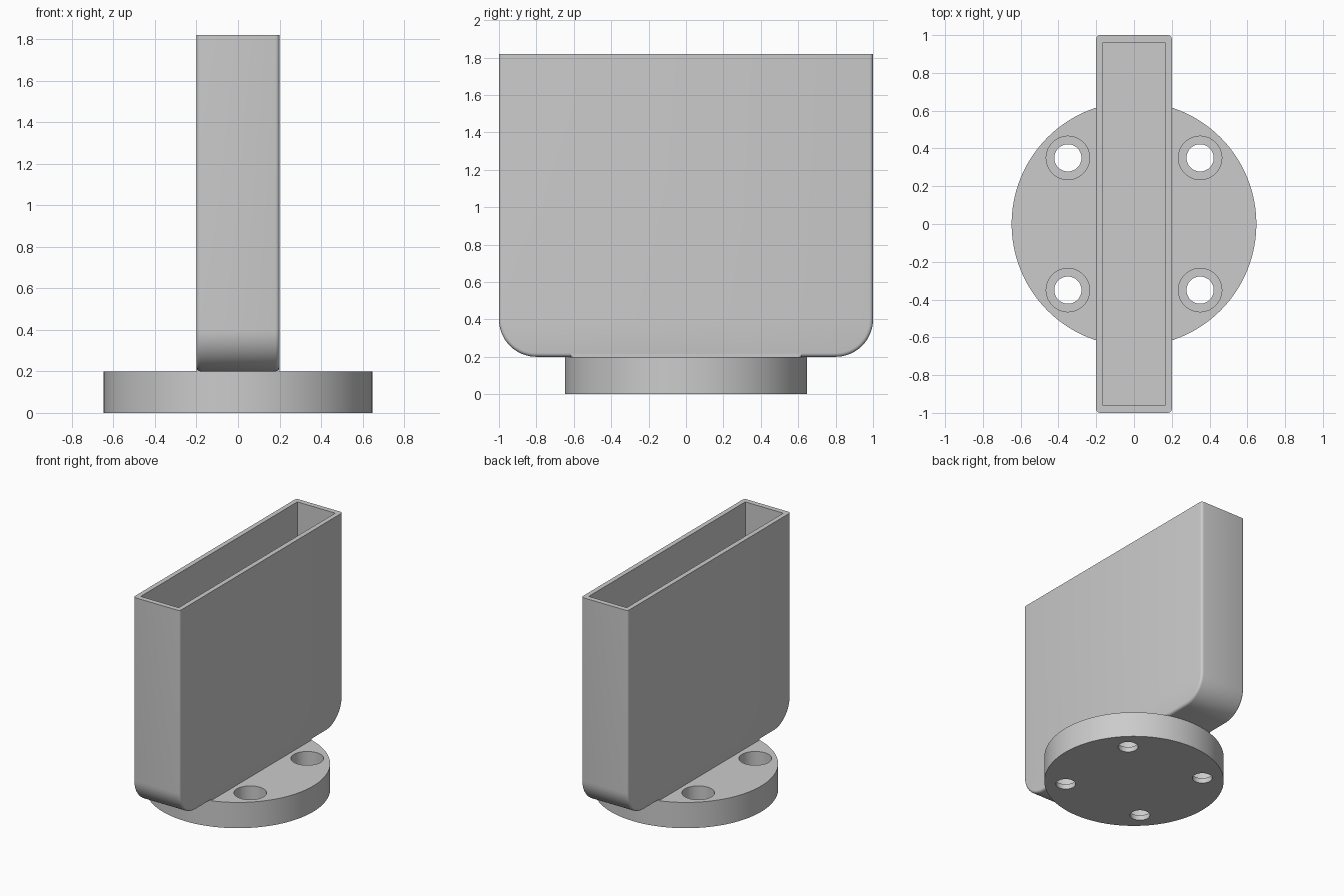
import bpy
import bmesh

default = bpy.data.objects.get("Cube")
if default:
    bpy.data.objects.remove(default, do_unlink=True)

grey = bpy.data.materials.new("plain grey")
grey.use_nodes = True
grey.diffuse_color = (0.6, 0.6, 0.6, 1)
grey.node_tree.nodes["Principled BSDF"].inputs["Base Color"].default_value = (0.6, 0.6, 0.6, 1)


def add_object(name, bm):
    mesh = bpy.data.meshes.new(name)
    bm.to_mesh(mesh)
    bm.free()
    mesh.materials.append(grey)
    obj = bpy.data.objects.new(name, mesh)
    bpy.context.collection.objects.link(obj)
    return obj


def box_mesh(half_x, half_y, low, high):
    bm = bmesh.new()
    bmesh.ops.create_cube(bm, size=2)
    for v in bm.verts:
        v.co.x *= half_x
        v.co.y *= half_y
        v.co.z = high if v.co.z > 0 else low
    return bm


def cylinder(name, radius, low, high, x=0, y=0, sides=48):
    bm = bmesh.new()
    bmesh.ops.create_cone(bm, cap_ends=True, segments=sides, radius1=radius,
                          radius2=radius, depth=high - low)
    bmesh.ops.translate(bm, vec=(x, y, (low + high) / 2), verts=bm.verts)
    return add_object(name, bm)


def select_only(obj):
    bpy.ops.object.select_all(action='DESELECT')
    obj.select_set(True)
    bpy.context.view_layer.objects.active = obj


def cut(target, cutter):
    cutter.hide_render = True
    mod = target.modifiers.new("cut", 'BOOLEAN')
    mod.operation = 'DIFFERENCE'
    mod.solver = 'EXACT'
    mod.object = cutter
    select_only(target)
    bpy.ops.object.modifier_apply(modifier=mod.name)
    bpy.data.objects.remove(cutter, do_unlink=True)


def smooth(obj):
    select_only(obj)
    bpy.ops.object.shade_smooth_by_angle(angle=0.6)


BASE_TOP, TOP = 0.2, 1.82

# Round base with four counterbored screw holes
base = cylinder("round_base", 0.648, 0, BASE_TOP, sides=96)
for x in (-0.35, 0.35):
    for y in (-0.35, 0.35):
        cut(base, cylinder("screw_hole_cutter", 0.072, -0.1, 0.3, x, y))
        cut(base, cylinder("counterbore_cutter", 0.115, 0.04, 0.3, x, y))
smooth(base)

# Upright holder: big rounded lower corners, then softened outline edges
bm = box_mesh(0.2, 1, BASE_TOP, TOP)
corners = [e for e in bm.edges
           if all(v.co.z < 1 for v in e.verts)
           and abs(e.verts[0].co.x - e.verts[1].co.x) > 0.1]
bmesh.ops.bevel(bm, geom=corners, offset=0.2, offset_type='OFFSET',
                segments=16, profile=0.5, affect='EDGES')
bm.normal_update()
outline = [e for e in bm.edges
           if sum(abs(f.normal.x) > 0.9 for f in e.link_faces) == 1
           and not all(v.co.z > TOP - 0.01 for v in e.verts)]
bmesh.ops.bevel(bm, geom=outline, offset=0.02, offset_type='OFFSET',
                segments=4, profile=0.5, affect='EDGES')
holder = add_object("holder", bm)

# Open pocket in the holder
cut(holder, add_object("pocket_cutter", box_mesh(0.163, 0.96, 0.4, 2)))
smooth(holder)

# Square-edged joint between holder and base
add_object("holder_joint", box_mesh(0.1995, 0.615, BASE_TOP - 0.01, 0.23))
